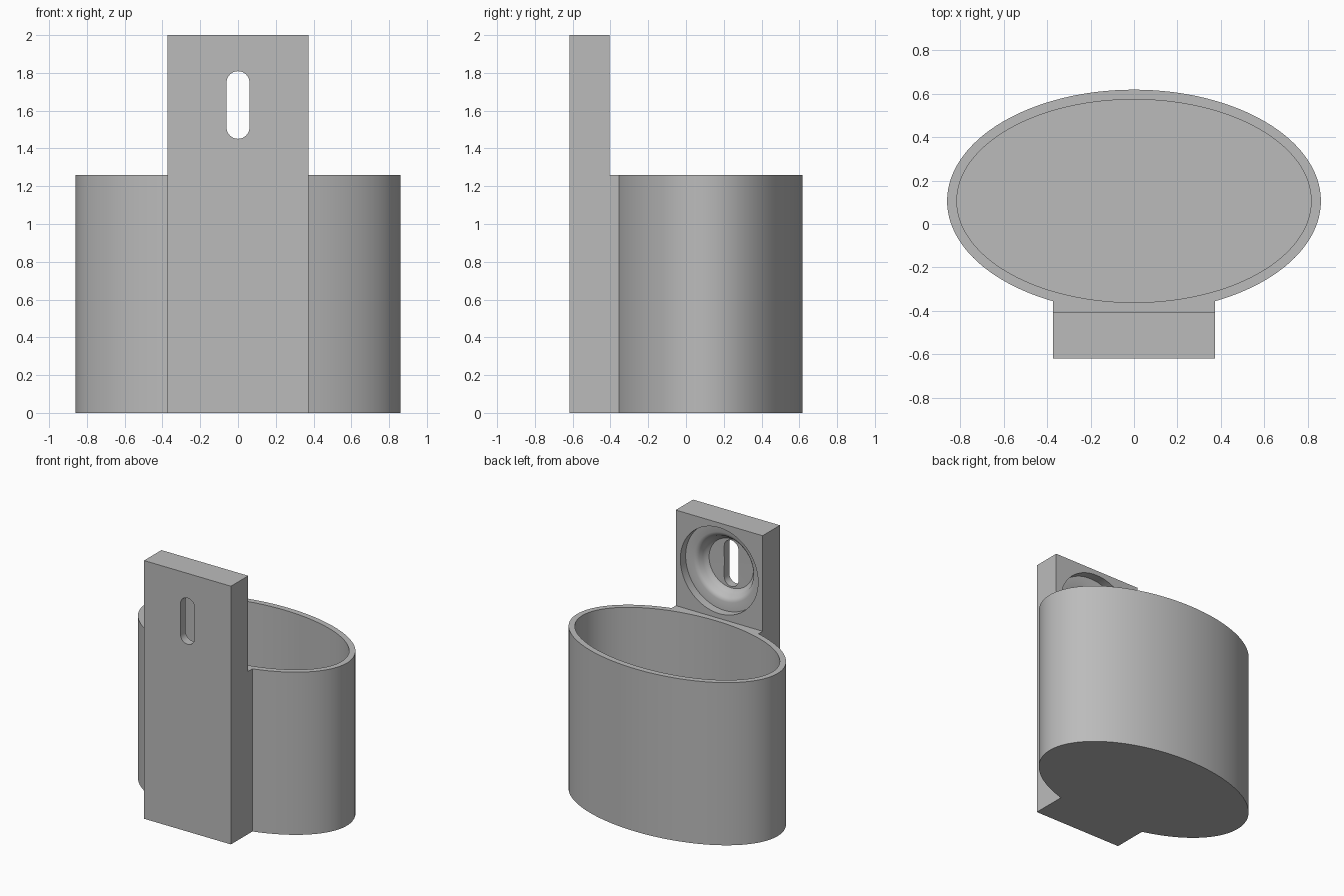
import bpy, bmesh, math
from mathutils import Matrix, Vector

default = bpy.data.objects.get("Cube")
if default:
    bpy.data.objects.remove(default, do_unlink=True)

# Main dimensions
CY = 0.106                     # centre of the oval cup in y
RX, RY, WALL = 0.86, 0.512, 0.045
RIM, TOP, FLOOR = 1.26, 2.0, 0.05
HALF, FRONT, BACK = 0.372, -0.618, -0.406
HOLE_Z = 1.63

grey = bpy.data.materials.new("plain grey")
grey.use_nodes = True
colour = (0.5, 0.5, 0.5, 1)
grey.diffuse_color = colour
grey.node_tree.nodes["Principled BSDF"].inputs["Base Color"].default_value = colour


def finish(name, bm):
    bmesh.ops.recalc_face_normals(bm, faces=bm.faces[:])
    mesh = bpy.data.meshes.new(name)
    bm.to_mesh(mesh)
    bm.free()
    mesh.materials.append(grey)
    obj = bpy.data.objects.new(name, mesh)
    bpy.context.collection.objects.link(obj)
    return obj


def prism(name, points, direction):
    """Extrude a closed outline of 3D points along a direction."""
    bm = bmesh.new()
    face = bm.faces.new([bm.verts.new(p) for p in points])
    new = bmesh.ops.extrude_face_region(bm, geom=[face])["geom"]
    verts = [g for g in new if isinstance(g, bmesh.types.BMVert)]
    bmesh.ops.translate(bm, verts=verts, vec=Vector(direction))
    return finish(name, bm)


def oval(rx, ry, start, end, count):
    return [(rx * math.cos(a), CY + ry * math.sin(a))
            for a in (start + (end - start) * i / count for i in range(count + 1))]


# Oval cup and square neck as one outline, raised to the full height
join = math.acos(HALF / RX)
outline = oval(RX, RY, -join, math.pi + join, 110)
outline += [(-HALF, FRONT), (HALF, FRONT)]
holder = prism("wall_cup_holder", [(x, y, 0) for x, y in outline], (0, 0, TOP))

# Space above the rim, behind the mounting plate
above = prism("space_above_rim_cutter",
              [(x, y, RIM) for x, y in ((-1, BACK), (1, BACK), (1, 1), (-1, 1))],
              (0, 0, 1))

# Hollow of the cup
inner = oval(RX - WALL, RY - WALL, 0, math.tau, 128)[:-1]
hollow = prism("cup_hollow_cutter", [(x, y, FLOOR) for x, y in inner], (0, 0, 1.5))

# Stepped round recess in the back of the plate: (radius, depth) profile
profile = [(0, -0.05), (0.333, -0.05), (0.333, 0.065), (0.265, 0.067), (0.247, 0.073),
           (0.234, 0.086), (0.22, 0.115), (0.208, 0.135), (0.19, 0.148), (0, 0.15)]
bm = bmesh.new()
verts = [bm.verts.new((r, BACK - d, HOLE_Z)) for r, d in profile]
edges = [bm.edges.new(pair) for pair in zip(verts, verts[1:])]
bmesh.ops.spin(bm, geom=verts + edges, cent=(0, 0, HOLE_Z), axis=(0, 1, 0),
               angle=math.tau, steps=64, use_duplicate=False)
bmesh.ops.remove_doubles(bm, verts=bm.verts[:], dist=0.0001)
recess = finish("round_recess_cutter", bm)

# Rounded screw slot
SLOT_R, SLOT_H = 0.061, 0.179
slot_points = []
for side in (1, -1):
    for i in range(17):
        a = math.pi * i / 16
        slot_points.append((side * SLOT_R * math.cos(a), FRONT - 0.1,
                            HOLE_Z + side * (SLOT_H - SLOT_R + SLOT_R * math.sin(a))))
slot = prism("screw_slot_cutter", slot_points, (0, 0.25, 0))

# Cut everything out of the holder
for cutter in (above, hollow, recess, slot):
    cutter.hide_render = True
    mod = holder.modifiers.new(cutter.name, "BOOLEAN")
    mod.operation = "DIFFERENCE"
    mod.solver = "EXACT"
    mod.object = cutter
    bpy.ops.object.select_all(action="DESELECT")
    holder.select_set(True)
    bpy.context.view_layer.objects.active = holder
    bpy.ops.object.modifier_apply(modifier=mod.name)
    bpy.data.objects.remove(cutter, do_unlink=True)

bpy.ops.object.shade_smooth_by_angle(angle=math.radians(35))
